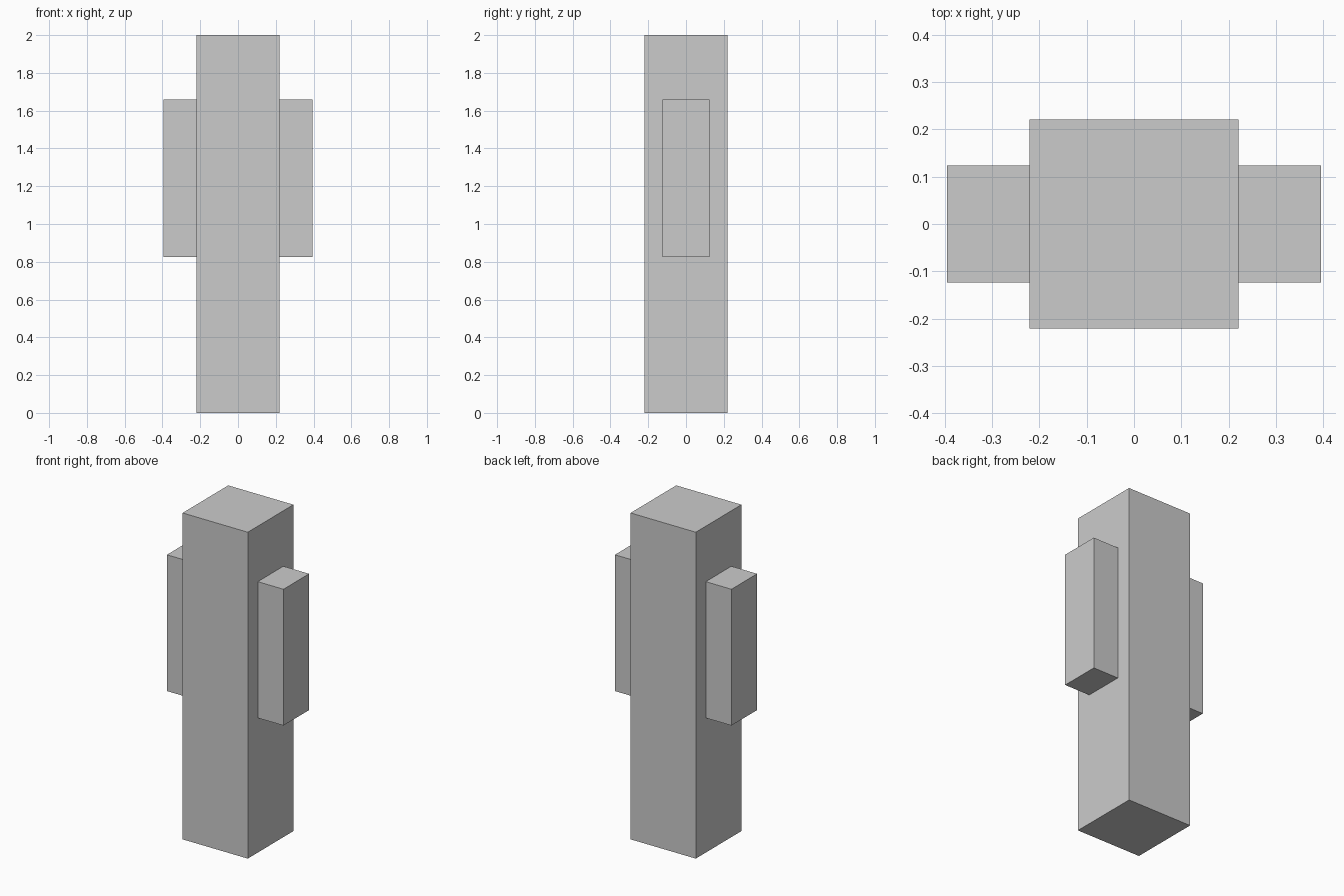
import bpy

if "Cube" in bpy.data.objects:
    bpy.data.objects.remove(bpy.data.objects["Cube"])


def box(name, size, centre):
    bpy.ops.mesh.primitive_cube_add(size=1, location=centre)
    obj = bpy.context.object
    obj.name = name
    obj.scale = size
    bpy.ops.object.transform_apply(location=False, rotation=False, scale=True)
    return obj


HALF = 0.221       # half width of the square pillar
REACH = 0.395      # outer face of the side blocks
LOW, HIGH = 0.825, 1.66

# Square central pillar
box("pillar", (2 * HALF, 2 * HALF, 2), (0, 0, 1))

# Matching blocks on the left and right faces
for name, side in (("left_block", -1), ("right_block", 1)):
    box(name, (REACH - HALF, 0.248, HIGH - LOW),
        (side * (REACH + HALF) / 2, 0, (LOW + HIGH) / 2))
